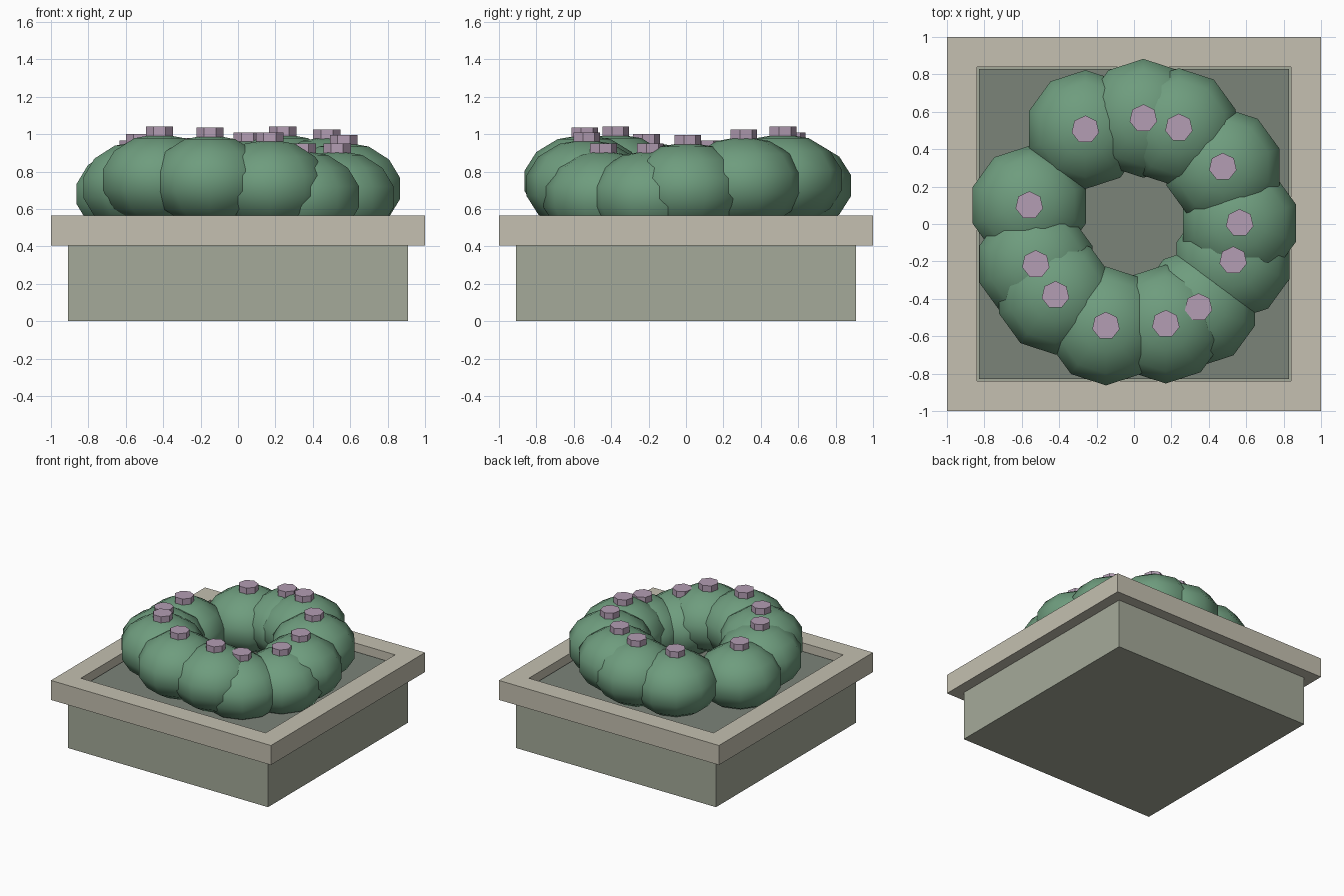
import bpy

if "Cube" in bpy.data.objects:
    bpy.data.objects.remove(bpy.data.objects["Cube"])


def material(name, rgb):
    m = bpy.data.materials.new(name)
    m.diffuse_color = tuple((c / 255) ** 2.2 for c in rgb) + (1,)
    m.use_nodes = True
    m.node_tree.nodes["Principled BSDF"].inputs["Base Color"].default_value = m.diffuse_color
    return m


STONE = material("stone", (163, 168, 152))
TRIM = material("trim", (195, 191, 175))
SOIL = material("soil", (122, 130, 120))
LEAF = material("leaf", (110, 155, 125))
PETAL = material("petal", (178, 156, 178))


def finish(name, mat):
    ob = bpy.context.object
    ob.name = name
    ob.data.materials.append(mat)
    bpy.ops.object.transform_apply(location=False, rotation=False, scale=True)
    return ob


def box(name, x0, x1, y0, y1, z0, z1, mat):
    bpy.ops.mesh.primitive_cube_add(
        size=1, location=((x0 + x1) / 2, (y0 + y1) / 2, (z0 + z1) / 2))
    bpy.context.object.scale = (x1 - x0, y1 - y0, z1 - z0)
    return finish(name, mat)


# Planter body and soil bed
box("planter_body", -0.91, 0.91, -0.91, 0.91, 0, 0.41, STONE)
box("soil", -0.83, 0.83, -0.83, 0.83, 0.38, 0.50, SOIL)

# Rim made of four bars
for side, s in (("front", -1), ("back", 1)):
    box("rim_" + side, -1, 1, *sorted((s * 0.84, s)), 0.405, 0.565, TRIM)
for side, s in (("left", -1), ("right", 1)):
    box("rim_" + side, *sorted((s * 0.84, s)), -0.84, 0.84, 0.405, 0.565, TRIM)

# Ring of shrubs, each with a blossom: x, y, blossom top
SPOTS = [
    (0.565, 0.005, 0.995), (0.475, 0.305, 1.025), (0.24, 0.515, 1.04),
    (0.05, 0.565, 1.01), (-0.26, 0.505, 0.98), (-0.56, 0.10, 0.965),
    (-0.525, -0.215, 1.0), (-0.42, -0.38, 1.04), (-0.15, -0.545, 1.035),
    (0.17, -0.535, 1.01), (0.345, -0.445, 0.95), (0.53, -0.195, 0.95),
]
for i, (x, y, top) in enumerate(SPOTS, 1):
    bpy.ops.mesh.primitive_uv_sphere_add(
        segments=10, ring_count=7, radius=0.326, location=(x, y, top - 0.285))
    bpy.context.object.scale = (1, 1, 0.76)
    finish(f"shrub_{i}", LEAF)
    bpy.ops.object.shade_smooth()

    bpy.ops.mesh.primitive_cylinder_add(
        vertices=7, radius=0.075, depth=0.07, location=(x, y, top - 0.035))
    finish(f"blossom_{i}", PETAL)
